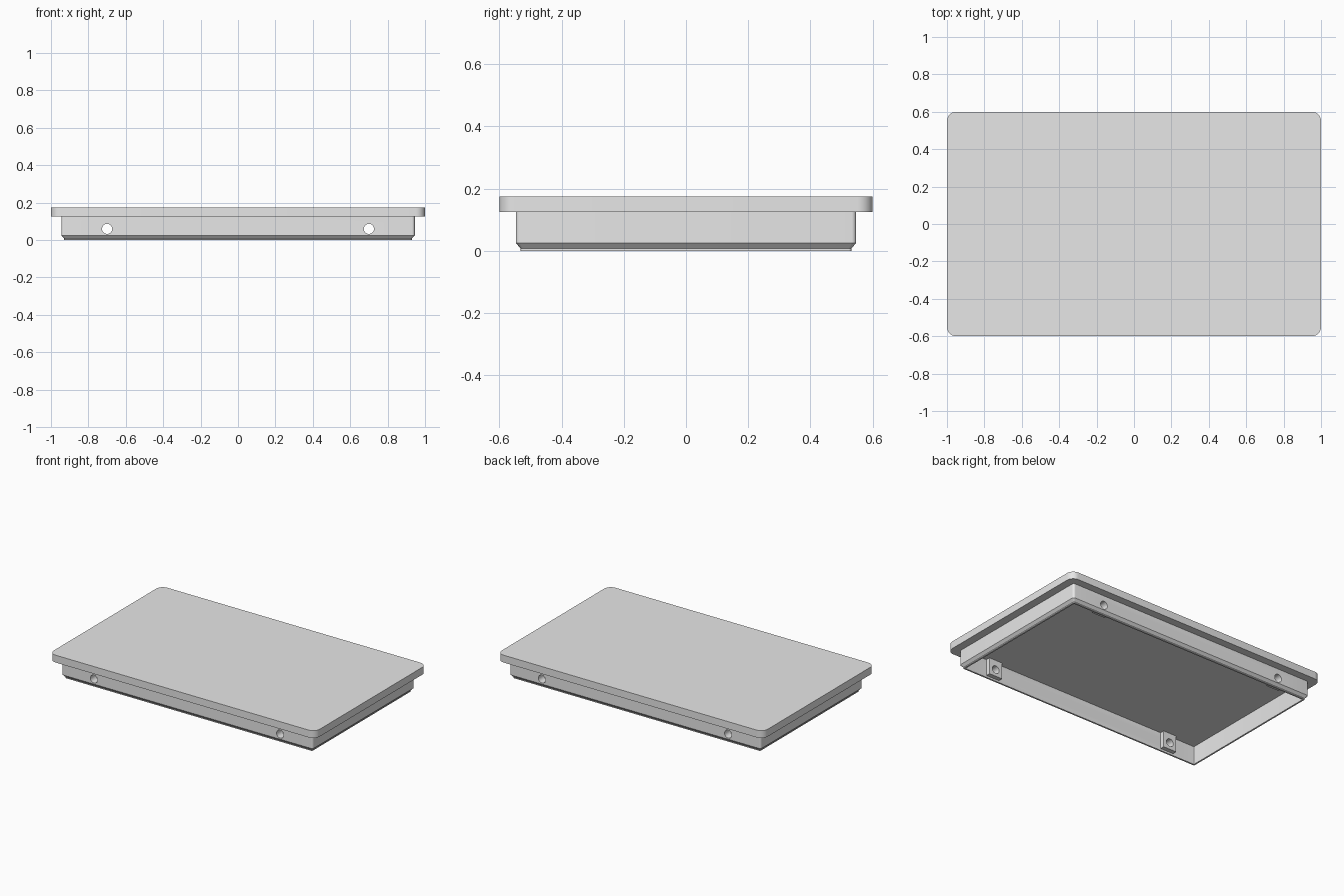
import bpy, bmesh, math
from mathutils import Matrix

if "Cube" in bpy.data.objects:
    bpy.data.objects.remove(bpy.data.objects["Cube"], do_unlink=True)

grey = bpy.data.materials.new("light_grey")
grey.use_nodes = True
grey.diffuse_color = (0.8, 0.8, 0.8, 1)
grey.node_tree.nodes["Principled BSDF"].inputs["Base Color"].default_value = (0.8, 0.8, 0.8, 1)


def finish(name, bm):
    """Turn a bmesh into a named grey object."""
    bmesh.ops.recalc_face_normals(bm, faces=bm.faces[:])
    mesh = bpy.data.meshes.new(name)
    bm.to_mesh(mesh)
    bm.free()
    mesh.materials.append(grey)
    obj = bpy.data.objects.new(name, mesh)
    bpy.context.collection.objects.link(obj)
    return obj


def activate(obj):
    bpy.ops.object.select_all(action="DESELECT")
    obj.select_set(True)
    bpy.context.view_layer.objects.active = obj


def ring(bm, half_x, half_y, radius, z, steps=8):
    """Rounded rectangle of vertices at one height."""
    verts = []
    for corner, (sx, sy) in enumerate([(1, 1), (-1, 1), (-1, -1), (1, -1)]):
        for i in range(steps + 1):
            a = math.pi / 2 * (corner + i / steps)
            verts.append(bm.verts.new((sx * (half_x - radius) + radius * math.cos(a),
                                       sy * (half_y - radius) + radius * math.sin(a), z)))
    return verts


def bridge(bm, low, high):
    n = len(low)
    for i in range(n):
        j = (i + 1) % n
        bm.faces.new((low[i], low[j], high[j], high[i]))


# Top plate with rounded corners
bm = bmesh.new()
bottom = ring(bm, 1, 0.6, 0.05, 0.125)
top = ring(bm, 1, 0.6, 0.05, 0.175)
bridge(bm, bottom, top)
bm.faces.new(top)
bm.faces.new(bottom)
plate = finish("top_plate", bm)

# Hollow skirt: outer wall, chamfered foot, narrow rim, inner wall
HX, HY = 0.945, 0.547
bm = bmesh.new()
profile = [(0, 0.015, 0.125), (0, 0.015, 0.025), (0.016, 0.008, 0.007),
           (0.016, 0.008, 0), (0.027, 0.003, 0), (0.027, 0.003, 0.125)]
rings = [ring(bm, HX - inset, HY - inset, r, z) for inset, r, z in profile]
for k, current in enumerate(rings):
    bridge(bm, current, rings[(k + 1) % len(rings)])
skirt = finish("skirt", bm)

# Screw bosses on the inside of the long walls
HOLE_X, HOLE_Z = 0.7, 0.06
bosses = []
for sx, side in ((1, "left"), (-1, "right")):
    for sy, end in ((-1, "front"), (1, "back")):
        bm = bmesh.new()
        bmesh.ops.create_cube(bm, size=1, matrix=Matrix.Translation(
            (sx * HOLE_X, sy * 0.508, 0.069)) @ Matrix.Diagonal((0.1, 0.036, 0.112, 1)))
        bosses.append(finish(f"{end}_{side}_boss", bm))

# Screw holes through walls and bosses
bm = bmesh.new()
for sx in (1, -1):
    bmesh.ops.create_cone(bm, cap_ends=True, segments=32, radius1=0.027, radius2=0.027, depth=1.6,
                          matrix=Matrix.Translation((sx * HOLE_X, 0, HOLE_Z))
                          @ Matrix.Rotation(math.pi / 2, 4, "X"))
cutter = finish("hole_cutter", bm)
cutter.hide_render = True

for obj in [skirt] + bosses:
    activate(obj)
    cut = obj.modifiers.new("holes", "BOOLEAN")
    cut.operation = "DIFFERENCE"
    cut.solver = "EXACT"
    cut.object = cutter
    bpy.ops.object.modifier_apply(modifier=cut.name)
bpy.data.objects.remove(cutter, do_unlink=True)

# Smooth the curves, keep hard edges crisp
for obj in [plate, skirt] + bosses:
    activate(obj)
    bpy.ops.object.shade_smooth_by_angle(angle=math.radians(30))
